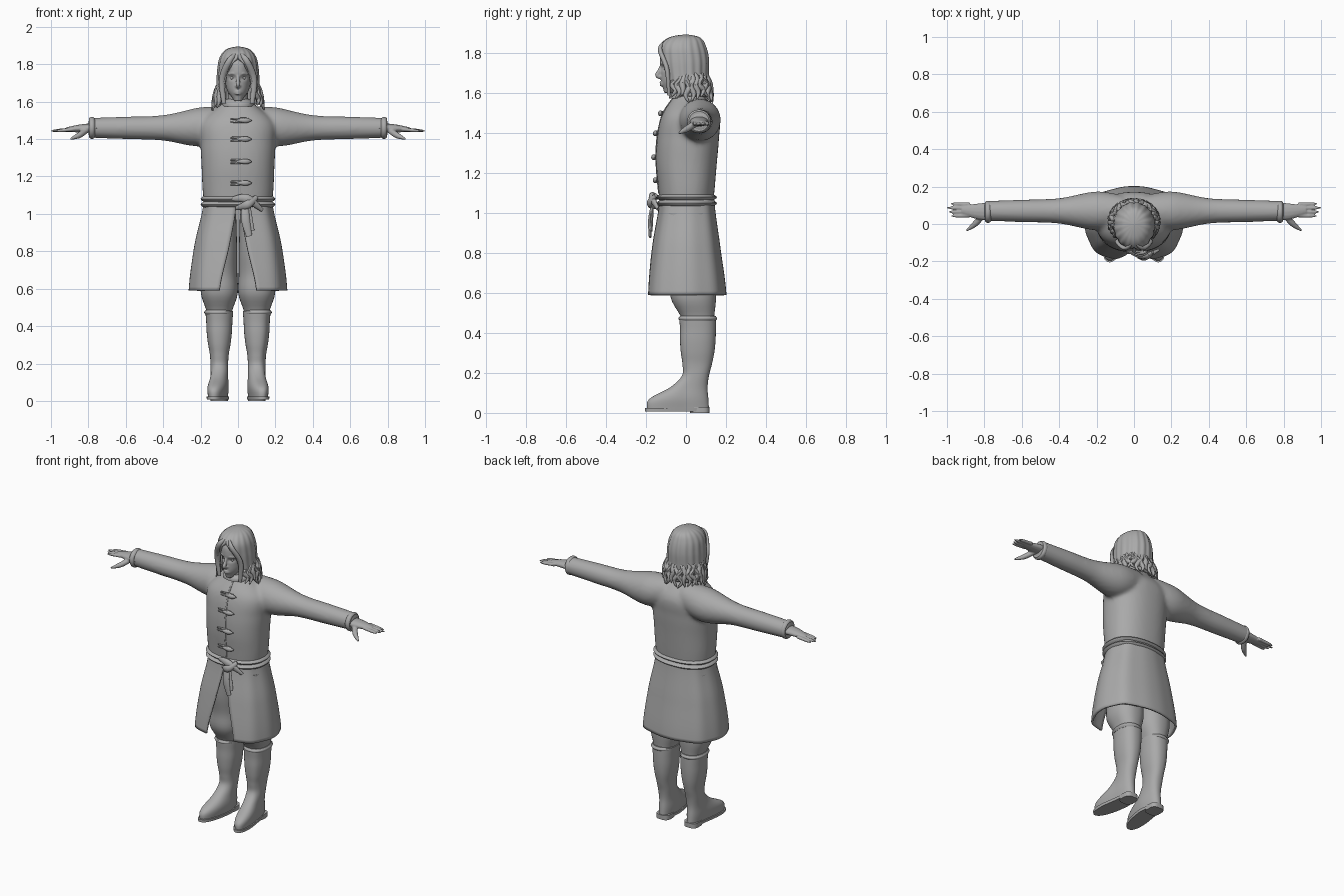
import bpy, bmesh, math, random
from mathutils import Vector

random.seed(4)
if "Cube" in bpy.data.objects:
    bpy.data.objects.remove(bpy.data.objects["Cube"])

clay = bpy.data.materials.new("clay grey")
clay.use_nodes = True
clay.diffuse_color = (.4, .4, .4, 1)
clay.node_tree.nodes["Principled BSDF"].inputs["Base Color"].default_value = clay.diffuse_color


def sample(values, t):
    """Smooth curve through evenly spaced values, read at t between zero and one."""
    last = len(values) - 1
    if last == 0:
        return values[0]
    i = min(int(t * last), last - 1)
    f = t * last - i
    before, start, end, after = (values[max(0, min(last, k))] for k in range(i - 1, i + 3))
    slope_in, slope_out = (end - before) / 2, (after - start) / 2
    bend = (start - end) * 2 + slope_in + slope_out
    return start + slope_in * f + (end - start - slope_in - bend) * f * f + bend * f * f * f


def skin(bm, loops, closed=True):
    """Bridge equal loops of points; closed skins get end caps."""
    rings = [[bm.verts.new(point) for point in loop] for loop in loops]
    count = len(rings[0])
    for lower, upper in zip(rings, rings[1:]):
        for i in range(count if closed else count - 1):
            j = (i + 1) % count
            bm.faces.new((lower[i], lower[j], upper[j], upper[i]))
    if closed:
        bm.faces.new(rings[0])
        bm.faces.new(rings[-1])


def loft(bm, bottom, top, width, front, back, x=0, gap=None, sides=48, rows=24,
         power=2.3, ripple=0, waves=8, dome=False):
    """Upright form from profiles of half width, front and back; gap opens the front."""
    loops = []
    for row in range(rows + 1):
        t = row / rows
        z = bottom + (top - bottom) * (math.sin(t * math.pi / 2) if dome else t)
        w, near, far = (sample(profile, t) for profile in (width, front, back))
        start = math.radians(max(sample(gap, t), 0)) if gap else 0
        loop = []
        for i in range(sides):
            angle = start + (math.tau - 2 * start) * i / (sides - 1 if gap else sides)
            wave = 1 + ripple * math.cos(waves * angle)
            s, c = (math.copysign(abs(v) ** (2 / power), v) for v in (math.sin(angle), -math.cos(angle)))
            loop.append((x + w * wave * s, (near + far) / 2 + (far - near) / 2 * wave * c, z))
        loops.append(loop)
    skin(bm, loops, closed=gap is None)


def tube(bm, points, radii, sides=12, flat=1, rows=16):
    """Tapered tube along a smooth path; flat scales its depth."""
    points = [Vector(point) for point in points]
    path = [sample(points, row / rows) for row in range(rows + 1)]
    loops = []
    for row, centre in enumerate(path):
        along = (path[min(row + 1, rows)] - path[max(row - 1, 0)]).normalized()
        up = along.cross(Vector((0, 1, 0))).normalized()
        out = along.cross(up) * flat
        radius = sample(radii, row / rows)
        angles = [math.tau * k / sides for k in range(sides)]
        loops.append([centre + radius * (up * math.cos(a) + out * math.sin(a)) for a in angles])
    skin(bm, loops)


def finish(name, bm, mirror=False, voxel=0, soften=0, thick=0):
    """Turn the mesh into a smooth object with its modifiers."""
    bmesh.ops.remove_doubles(bm, verts=bm.verts, dist=.0002)
    bmesh.ops.recalc_face_normals(bm, faces=bm.faces)
    mesh = bpy.data.meshes.new(name)
    bm.to_mesh(mesh)
    bm.free()
    mesh.materials.append(clay)
    obj = bpy.data.objects.new(name, mesh)
    bpy.context.collection.objects.link(obj)
    bpy.ops.object.select_all(action="DESELECT")
    obj.select_set(True)
    bpy.context.view_layer.objects.active = obj
    bpy.ops.object.shade_smooth_by_angle(angle=math.radians(45))
    if mirror:
        obj.modifiers.new("mirror", "MIRROR").use_mirror_merge = False
    if thick:
        solid = obj.modifiers.new("thickness", "SOLIDIFY")
        solid.thickness, solid.offset = thick, -1
    if voxel:
        blend = obj.modifiers.new("blend", "REMESH")
        blend.mode, blend.voxel_size, blend.use_smooth_shade = "VOXEL", voxel, True
        smooth = obj.modifiers.new("soften", "SMOOTH")
        smooth.factor, smooth.iterations = .5, soften


# Coat body and sleeves, blended into one surface
coat_bottom, coat_top = 1.02, 1.61
coat_front = [-.13, -.14, -.15, -.145, -.12, -.05]


def chest(z):
    return sample(coat_front, (z - coat_bottom) / (coat_top - coat_bottom))


bm = bmesh.new()
loft(bm, coat_bottom, coat_top, [.18, .19, .195, .2, .195, .07], coat_front,
     [.135, .145, .155, .165, .165, .08], rows=40)
for side in (1, -1):
    tube(bm, [(side * x, .07, 1.46 + lift) for x, lift in ((.05, .04), (.2, .005), (.4, 0), (.6, 0), (.8, 0))],
         [.08, .104, .068, .06, .053], sides=32, rows=30)
finish("coat_body", bm, voxel=.012, soften=5)

# Cuff edges
bm = bmesh.new()
tube(bm, [(.765, .065, 1.46), (.797, .065, 1.46)], [.05, .058, .058, .05], sides=32)
finish("cuffs", bm, mirror=True)

# Coat skirt, open at the front
bm = bmesh.new()
loft(bm, .59, 1.07, [.26, .23, .18], [-.2, -.17, -.13], [.2, .17, .14], gap=[18, 8, 1],
     sides=72, power=2.5, ripple=.015)
finish("coat_skirt", bm, thick=.012)

# Belt wrapped twice, with a knot and hanging ends
bm = bmesh.new()
for z in (1.05, 1.08):
    loft(bm, z - .02, z + .02, [.18, .2, .18], [-.125, -.15, -.125], [.13, .155, .13], rows=8)
finish("belt", bm)
bm = bmesh.new()
tube(bm, [(-.03, -.145, 1.08), (.05, -.17, 1.08), (.13, -.14, 1.02)], [.012, .024, .01], flat=.7)
tube(bm, [(.1, -.15, 1.09), (.05, -.18, 1.05), (-.01, -.14, 1.03)], [.012, .023, .01], flat=.7)
tube(bm, [(.04, -.165, 1.06), (.04, -.18, .97), (.06, -.18, .88)], [.016, .023, .016], flat=.4)
tube(bm, [(.05, -.165, 1.06), (.07, -.175, .91)], [.014, .018], flat=.4)
finish("belt_knot", bm)

# Front closing edge
bm = bmesh.new()
tube(bm, [(.012, chest(z), z) for z in (1.1, 1.2, 1.3, 1.4, 1.5, 1.57)], [.005], flat=.6, rows=24)
finish("coat_edge", bm)

# Toggles, each with two cords and a pointed peg
bm = bmesh.new()
for z in (1.5, 1.4, 1.28, 1.165):
    y = chest(z) - .005
    for offset in (-.008, .008):
        tube(bm, [(-.04, y, z + offset), (.05, y, z + offset)], [.004, .006, .006], sides=8)
    tube(bm, [(-.01, y, z), (.03, y - .008, z), (.075, y, z)], [.004, .01, .014, .002], flat=.8)
finish("toggles", bm)

# Collar and neck
bm = bmesh.new()
loft(bm, 1.575, 1.615, [.085, .083, .06], [-.085, -.08, -.06], [.1, .095, .07], rows=10)
finish("collar", bm)
bm = bmesh.new()
loft(bm, 1.55, 1.68, [.06, .05], [-.06, -.07], [.07, .06], rows=10)
finish("neck", bm)

# Head with pressed eye sockets, nose, brows and lips
bm = bmesh.new()
loft(bm, 1.603, 1.87, [.02, .056, .068, .073, .07, .035], [-.11, -.124, -.125, -.13, -.12, -.07],
     [-.07, .05, .08, .09, .085, .05], sides=64, rows=40, power=2.1)
for vert in bm.verts:
    if vert.co.y < -.05:
        across, above = (abs(vert.co.x) - .03) / .019, (vert.co.z - 1.728) / .012
        vert.co.y += .013 * math.exp(-across ** 2 - above ** 2)
tube(bm, [(0, -.12, 1.745), (0, -.135, 1.71), (0, -.143, 1.69), (0, -.12, 1.676)], [.007, .01, .012, .009])
for side in (1, -1):
    tube(bm, [(0, -.13, 1.684), (side * .018, -.112, 1.684)], [.006, .009, .005])
    tube(bm, [(side * .012, -.122, 1.746), (side * .03, -.12, 1.751), (side * .052, -.1, 1.745)], [.005])
for z in (1.654, 1.642):
    tube(bm, [(-.026, -.11, 1.648), (0, -.126, z), (.026, -.11, 1.648)], [.002, .007, .002])
finish("head", bm, voxel=.0045, soften=2)

bm = bmesh.new()
bmesh.ops.create_uvsphere(bm, u_segments=16, v_segments=10, radius=.011)
bmesh.ops.translate(bm, verts=bm.verts, vec=(.03, -.1, 1.727))
finish("eyes", bm, mirror=True)

# Hair shell parted around the face
bm = bmesh.new()
loft(bm, 1.585, 1.895, [.125, .115, .11, .097, .062, 0], [-.1, -.123, -.135, -.13, -.085, 0],
     [.115, .114, .115, .1, .07, 0], gap=[62, 42, 30, 3, 0, 0], sides=96, rows=40,
     power=2, ripple=.02, waves=17, dome=True)
finish("hair", bm, thick=.016)

# Loose curls along the hem of the hair, and locks framing the face
bm = bmesh.new()
curls, links = 22, 5
for i in range(curls):
    angle = math.radians(52 + 256 * i / (curls - 1))
    outward = Vector((math.sin(angle), -.9 * math.cos(angle), 0))
    sideways = Vector((math.cos(angle), math.sin(angle), 0))
    drop, swing = random.uniform(.03, .04), random.uniform(-.015, .015)
    tube(bm, [outward * (.1 + .01 * k) + sideways * swing * (-1) ** k + Vector((0, .01, 1.71 - drop * k))
              for k in range(links)], [.005, .014, .017, .012, .003], sides=8)
for side in (1, -1):
    tube(bm, [(side * .006, -.1, 1.86), (side * .045, -.13, 1.82), (side * .085, -.095, 1.72),
              (side * .075, -.085, 1.59)], [.006, .016, .017, .012], flat=.7)
finish("hair_curls", bm)

# Hands: flattened palm, four fingers and a thumb
bm = bmesh.new()
tube(bm, [(.75, .065, 1.46), (.84, .068, 1.457), (.92, .075, 1.45)], [.027, .022, .012], flat=1.9)
for y, tip in ((.045, .975), (.065, .99), (.085, 1), (.105, .98)):
    tube(bm, [(.88, y, 1.452), (tip, y * 1.1 - .007, 1.443)], [.011, .01, .009, .004])
tube(bm, [(.81, .045, 1.448), (.85, 0, 1.42), (.897, -.036, 1.4)], [.016, .016, .005])
finish("hands", bm, mirror=True, voxel=.005, soften=2)

# Trousers gathered below the knee
bm = bmesh.new()
loft(bm, .465, 1, [.065, .098, .096, .095, .093, .09], [-.02, -.075, -.08, -.1, -.11, -.115],
     [.14, .15, .145, .13, .125, .12], x=.1)
finish("trousers", bm, mirror=True)


def turn_out(bm):
    """Swing the toes slightly outward."""
    for vert in bm.verts:
        vert.co.x -= .15 * min(vert.co.y, 0)


# Boots
bm = bmesh.new()
loft(bm, .01, .48, [.046, .052, .047, .047, .05, .06, .067, .07, .074],
     [-.195, -.185, -.08, -.02, -.018, -.026, -.03, -.03, -.034],
     [.115, .112, .108, .115, .13, .142, .148, .15, .15], x=.1, rows=40)
turn_out(bm)
finish("boots", bm, mirror=True)

# Soles with a raised heel block
bm = bmesh.new()
loft(bm, .008, .025, [.053, .055], [-.205], [.116], x=.1, rows=2)
loft(bm, 0, .03, [.046], [.02], [.118], x=.1, rows=2, power=3)
turn_out(bm)
finish("boot_soles", bm, mirror=True)

# Boot top bands
bm = bmesh.new()
loft(bm, .46, .486, [.07, .077, .07], [-.03, -.038, -.03], [.148, .156, .148], x=.104, rows=8)
finish("boot_bands", bm, mirror=True)
